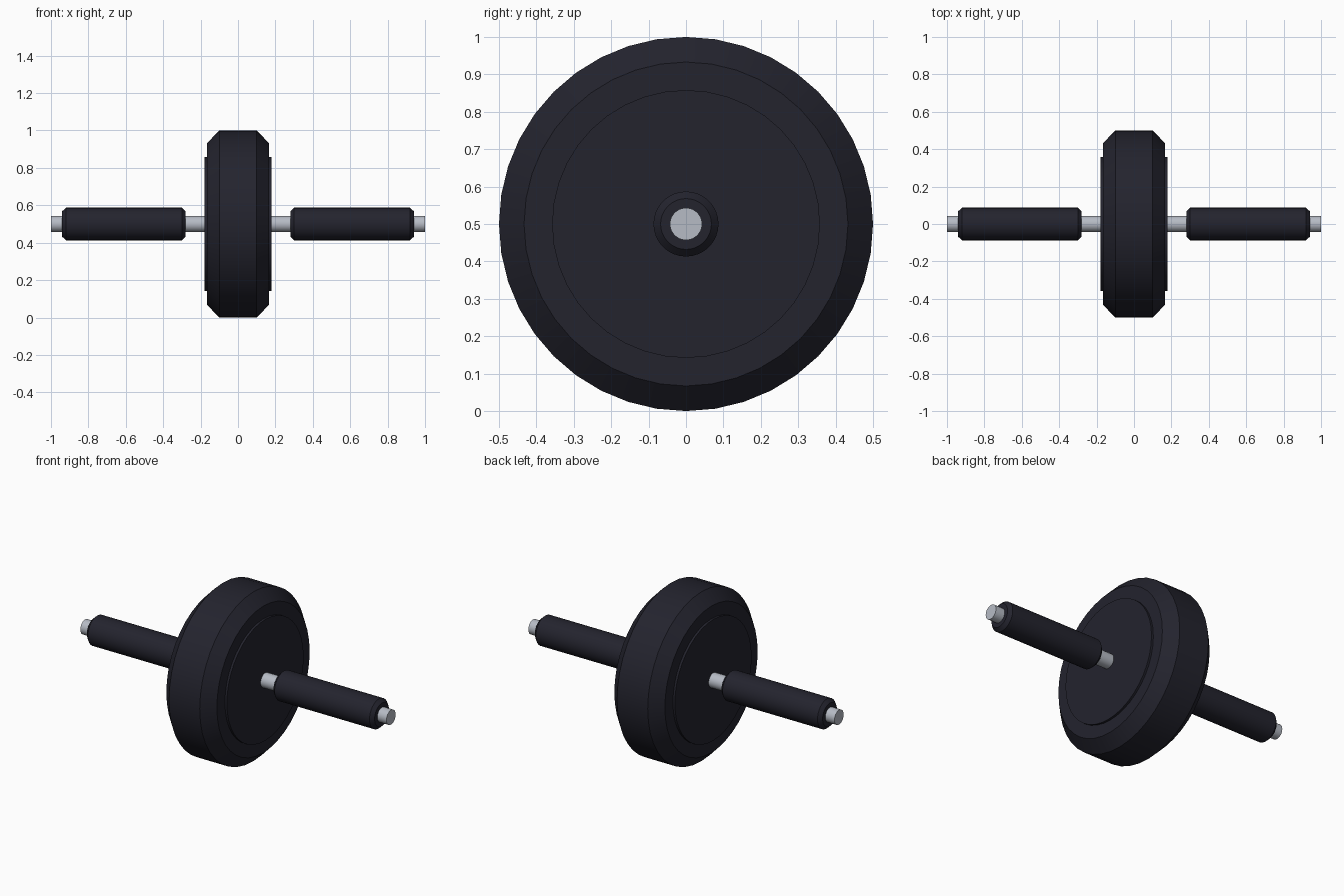
import bpy
import math
from mathutils import Matrix

cube = bpy.data.objects.get("Cube")
if cube:
    bpy.data.objects.remove(cube, do_unlink=True)

AXLE_Z = 0.5


def make_material(name, colour, metallic, roughness):
    mat = bpy.data.materials.new(name)
    mat.use_nodes = True
    mat.diffuse_color = (*colour, 1)
    shader = mat.node_tree.nodes["Principled BSDF"]
    shader.inputs["Base Color"].default_value = (*colour, 1)
    shader.inputs["Metallic"].default_value = metallic
    shader.inputs["Roughness"].default_value = roughness
    return mat


def lathe(name, profile, sides, material):
    """Spin (x, radius) points around the axle and close both ends."""
    verts, faces = [], []
    for x, radius in profile:
        for i in range(sides):
            a = math.tau * i / sides
            verts.append((x, radius * math.cos(a), radius * math.sin(a)))
    for r in range(len(profile) - 1):
        for i in range(sides):
            j = (i + 1) % sides
            a, b = r * sides, (r + 1) * sides
            faces.append((a + i, b + i, b + j, a + j))
    faces.append(tuple(range(sides)))
    last = (len(profile) - 1) * sides
    faces.append(tuple(reversed(range(last, last + sides))))
    mesh = bpy.data.meshes.new(name)
    mesh.from_pydata(verts, [], faces)
    mesh.flip_normals()
    mesh.materials.append(material)
    obj = bpy.data.objects.new(name, mesh)
    obj.matrix_world = Matrix.Translation((0, 0, AXLE_Z))
    bpy.context.collection.objects.link(obj)
    bpy.ops.object.select_all(action='DESELECT')
    obj.select_set(True)
    bpy.context.view_layer.objects.active = obj
    bpy.ops.object.shade_smooth_by_angle(angle=math.radians(30))
    return obj


rubber = make_material("dark rubber", (0.017, 0.017, 0.027), 0, 0.7)
steel = make_material("light steel", (0.47, 0.50, 0.56), 0, 0.4)

# Bevelled wheel with raised side discs
lathe("wheel", [(-0.165, 0.433), (-0.1, 0.5), (0.1, 0.5), (0.165, 0.433)], 40, rubber)

# Axle through the whole width
lathe("axle", [(-1, 0.043), (1, 0.043)], 32, steel)

# Side discs and bevelled grips on both sides
for side, s in (("left", 1), ("right", -1)):
    disc = [(0.15 * s, 0.358), (0.178 * s, 0.358)]
    grip = [(0.28 * s, 0.068), (0.3 * s, 0.087), (0.92 * s, 0.087), (0.94 * s, 0.068)]
    lathe(side + "_side_disc", sorted(disc), 40, rubber)
    lathe(side + "_grip", sorted(grip), 32, rubber)
